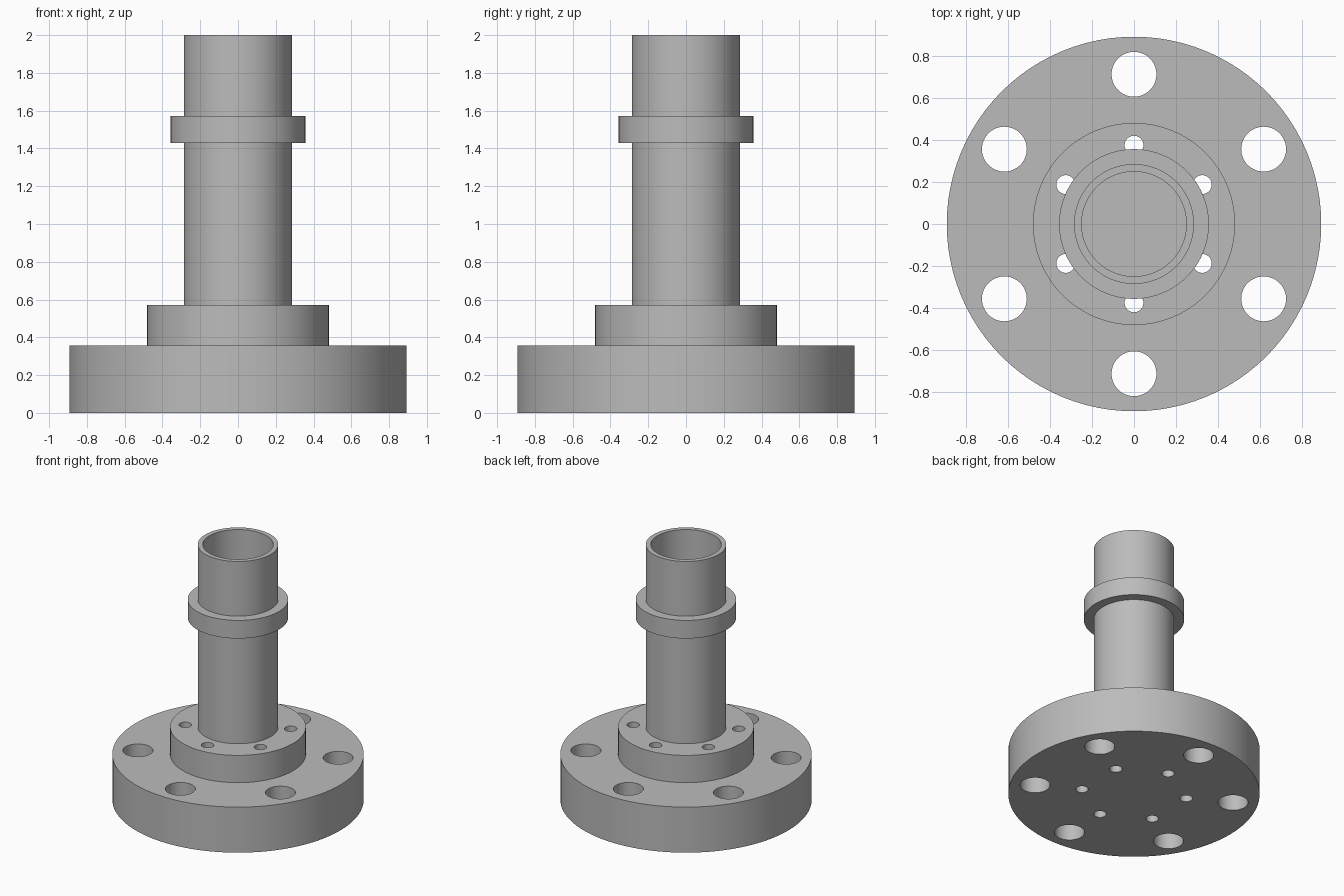
import bpy
import bmesh
from math import cos, sin, pi, radians

SEGMENTS = 96

cube = bpy.data.objects.get("Cube")
if cube:
    bpy.data.objects.remove(cube, do_unlink=True)

steel = bpy.data.materials.new("grey steel")
steel.use_nodes = True
GREY = (0.5, 0.5, 0.5, 1)
steel.diffuse_color = GREY
steel.node_tree.nodes["Principled BSDF"].inputs["Base Color"].default_value = GREY


def add_object(name, bm):
    bmesh.ops.recalc_face_normals(bm, faces=bm.faces)
    mesh = bpy.data.meshes.new(name)
    bm.to_mesh(mesh)
    bm.free()
    obj = bpy.data.objects.new(name, mesh)
    bpy.context.collection.objects.link(obj)
    mesh.materials.append(steel)
    return obj


def lathe(name, profile):
    """Turn (radius, height) points around z; both ends close with a disc."""
    bm = bmesh.new()
    rings = []
    for r, z in profile:
        rings.append([bm.verts.new((r * cos(2 * pi * i / SEGMENTS),
                                    r * sin(2 * pi * i / SEGMENTS), z))
                      for i in range(SEGMENTS)])
    for low, high in zip(rings, rings[1:]):
        for i in range(SEGMENTS):
            j = (i + 1) % SEGMENTS
            bm.faces.new((low[i], low[j], high[j], high[i]))
    bm.faces.new(rings[0])
    bm.faces.new(rings[-1])
    return add_object(name, bm)


def drill_ring(bm, circle_radius, hole_radius, top):
    """Six cylinders on a bolt circle, starting at the +y axis."""
    for k in range(6):
        a = radians(90 + 60 * k)
        made = bmesh.ops.create_cone(bm, cap_ends=True, segments=48,
                                     radius1=hole_radius, radius2=hole_radius,
                                     depth=top + 0.1)
        bmesh.ops.translate(bm, verts=made["verts"],
                            vec=(circle_radius * cos(a), circle_radius * sin(a), top / 2))


# Turned body: base flange, hub, tube with collar, blind bore
body = lathe("flanged_tube", [
    (0.893, 0), (0.893, 0.357),
    (0.482, 0.357), (0.482, 0.571),
    (0.286, 0.571), (0.286, 1.429),
    (0.357, 1.429), (0.357, 1.571),
    (0.286, 1.571), (0.286, 2),
    (0.25, 2), (0.25, 0.571),
])

# Large bolt holes in the flange, small ones through hub and flange
bm = bmesh.new()
drill_ring(bm, 0.714, 0.107, 0.45)
drill_ring(bm, 0.376, 0.045, 0.65)
drills = add_object("bolt_hole_cutter", bm)
drills.hide_render = True

cut = body.modifiers.new("bolt_holes", "BOOLEAN")
cut.operation = "DIFFERENCE"
cut.solver = "EXACT"
cut.object = drills

bpy.ops.object.select_all(action="DESELECT")
body.select_set(True)
bpy.context.view_layer.objects.active = body
bpy.ops.object.modifier_apply(modifier=cut.name)
bpy.data.objects.remove(drills, do_unlink=True)
bpy.ops.object.shade_smooth_by_angle(angle=radians(30))
